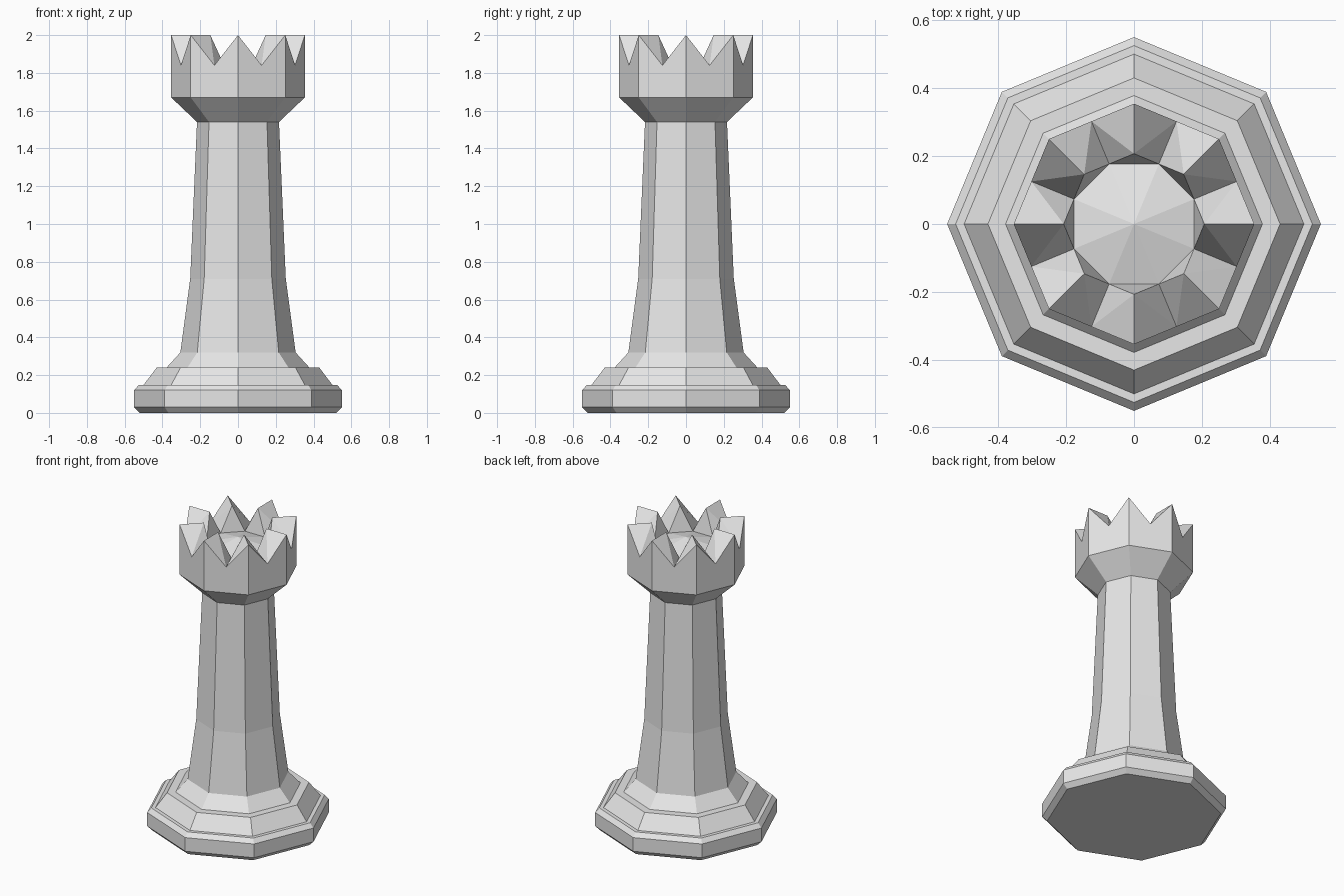
import bpy, bmesh, math

if "Cube" in bpy.data.objects:
    bpy.data.objects.remove(bpy.data.objects["Cube"])

SIDES = 8
mat = bpy.data.materials.new("light_grey")
mat.diffuse_color = (0.8, 0.8, 0.8, 1)
mat.use_nodes = True
mat.node_tree.nodes["Principled BSDF"].inputs["Base Color"].default_value = mat.diffuse_color


def ring(bm, r, z, half=False):
    """Octagon of vertices; half=True places them on the edge midpoints."""
    r = r * math.cos(math.pi / SIDES) if half else r
    step = 2 * math.pi / SIDES
    angles = [(i + 0.5 * half) * step for i in range(SIDES)]
    return [bm.verts.new((r * math.cos(a), r * math.sin(a), z)) for a in angles]


def lathe(bm, profile):
    rings = [ring(bm, r, z) for r, z in profile]
    for a, b in zip(rings, rings[1:]):
        for i in range(SIDES):
            j = (i + 1) % SIDES
            bm.faces.new((a[i], a[j], b[j], b[i]))
    return rings


def finish(bm, name):
    me = bpy.data.meshes.new(name)
    bm.to_mesh(me)
    bm.free()
    me.materials.append(mat)
    ob = bpy.data.objects.new(name, me)
    bpy.context.collection.objects.link(ob)


# stepped base
bm = bmesh.new()
rings = lathe(bm, [(0.52, 0), (0.55, 0.03), (0.55, 0.12), (0.525, 0.148),
                   (0.50, 0.148), (0.43, 0.24), (0.378, 0.24), (0.305, 0.32)])
bm.faces.new(rings[0][::-1])
finish(bm, "base")

# tapered shaft
bm = bmesh.new()
lathe(bm, [(0.305, 0.32), (0.253, 0.71), (0.217, 1.54)])
finish(bm, "shaft")

# crown: flared collar, V-notched rim and shallow domed floor
bm = bmesh.new()
low = lathe(bm, [(0.217, 1.54), (0.354, 1.67)])[1]
peak_out = ring(bm, 0.354, 2.0)
notch_out = ring(bm, 0.354, 1.84, True)
peak_in = ring(bm, 0.207, 2.0)
notch_in = ring(bm, 0.207, 1.84, True)
apex = bm.verts.new((0, 0, 1.89))
for i in range(SIDES):
    j = (i + 1) % SIDES
    P, Q, N = peak_out[i], peak_out[j], notch_out[i]
    p, q, n = peak_in[i], peak_in[j], notch_in[i]
    bm.faces.new((low[i], low[j], N))      # outer wall
    bm.faces.new((low[i], N, P))
    bm.faces.new((low[j], Q, N))
    for tri in ((P, N, p), (N, n, p), (Q, q, N), (N, q, n)):  # notch slopes
        bm.faces.new(tri)
    bm.faces.new((notch_in[i - 1], p, n))  # inner wall
    bm.faces.new((apex, notch_in[i - 1], n))  # floor
finish(bm, "crown")
